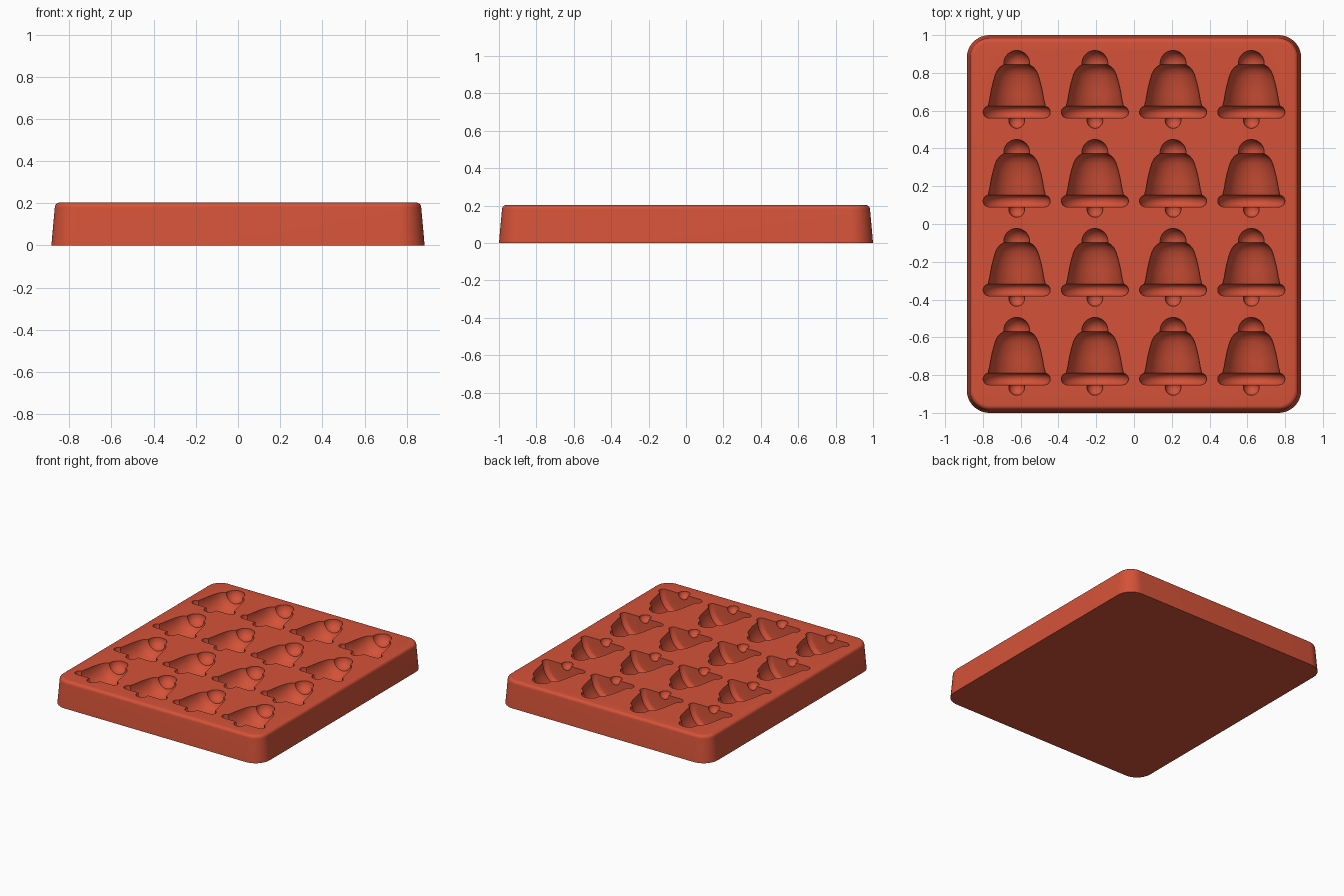
import bpy, bmesh
from math import sin, cos, pi, radians

if "Cube" in bpy.data.objects:
    bpy.data.objects.remove(bpy.data.objects["Cube"])

HALF_X, HALF_Y, TOP = 0.885, 1.0, 0.203
CORNER = 0.12
STEP_X, STEP_Y = 0.414, 0.471

terracotta = bpy.data.materials.new("terracotta_red")
terracotta.use_nodes = True
colour = (0.66, 0.085, 0.04, 1)
terracotta.diffuse_color = colour
terracotta.node_tree.nodes["Principled BSDF"].inputs["Base Color"].default_value = colour


def finish(bm, name):
    bmesh.ops.recalc_face_normals(bm, faces=bm.faces)
    mesh = bpy.data.meshes.new(name)
    bm.to_mesh(mesh)
    bm.free()
    mesh.materials.append(terracotta)
    ob = bpy.data.objects.new(name, mesh)
    bpy.context.collection.objects.link(ob)
    return ob


def bridge(bm, a, b):
    n = len(a)
    for i in range(n):
        bm.faces.new((a[i], a[(i + 1) % n], b[(i + 1) % n], b[i]))


def arc(cy, cr, radius, start, end, steps):
    """Points (r, y) on an arc, angle measured from the +r direction."""
    angles = [radians(start + (end - start) * i / steps) for i in range(steps + 1)]
    return [(cr + radius * cos(a), cy + radius * sin(a)) for a in angles]


def rounded_ring(bm, inset, z, steps=12):
    r = CORNER - inset
    ring = []
    for k, (sx, sy) in enumerate([(1, 1), (-1, 1), (-1, -1), (1, -1)]):
        for i in range(steps + 1):
            a = (k + i / steps) * pi / 2
            ring.append(bm.verts.new((sx * (HALF_X - CORNER) + r * cos(a),
                                      sy * (HALF_Y - CORNER) + r * sin(a), z)))
    return ring


# Tray: drafted walls with a rounded upper edge
bm = bmesh.new()
fillet = 0.024
levels = [(0, 0)]
for i in range(7):
    a = i / 6 * pi / 2
    levels.append((0.016 + fillet * (1 - cos(a)), TOP - fillet * (1 - sin(a))))
rings = [rounded_ring(bm, *level) for level in levels]
for low, high in zip(rings, rings[1:]):
    bridge(bm, low, high)
bm.faces.new(rings[0])
bm.faces.new(rings[-1])
tray = finish(bm, "mould_tray")

# Bell profile (radius, length): knob, flared body, rounded rim, clapper
profile = arc(0.143, 0, 0.069, 82, -5, 7)
profile += [(0.088, 0.124), (0.102, 0.108), (0.113, 0.085), (0.122, 0.055),
            (0.131, 0.02), (0.138, -0.015), (0.144, -0.05), (0.152, -0.083)]
profile += arc(-0.114, 0.147, 0.031, 75, -90, 10)
profile += arc(-0.158, 0, 0.042, 18, -82, 8)

# Row and column grid of bell-shaped cutters, revolved around y
SEG = 48
bm = bmesh.new()
for col in range(4):
    for row in range(4):
        cx, cy = (col - 1.5) * STEP_X, (row - 1.5) * STEP_Y
        loops = [[bm.verts.new((cx + r * cos(2 * pi * (s + 0.5) / SEG), cy + y,
                                TOP + r * sin(2 * pi * (s + 0.5) / SEG)))
                  for s in range(SEG)] for r, y in profile]
        for a, b in zip(loops, loops[1:]):
            bridge(bm, a, b)
        bm.faces.new(loops[0])
        bm.faces.new(loops[-1])
cutter = finish(bm, "bell_cutter")
cutter.hide_render = True

# Sink the cavities into the tray
cut = tray.modifiers.new("bell_cavities", "BOOLEAN")
cut.operation = "DIFFERENCE"
cut.solver = "EXACT"
cut.object = cutter
bpy.ops.object.select_all(action="DESELECT")
bpy.context.view_layer.objects.active = tray
tray.select_set(True)
bpy.ops.object.modifier_apply(modifier=cut.name)
bpy.data.objects.remove(cutter)
bpy.ops.object.shade_smooth_by_angle(angle=radians(35))
